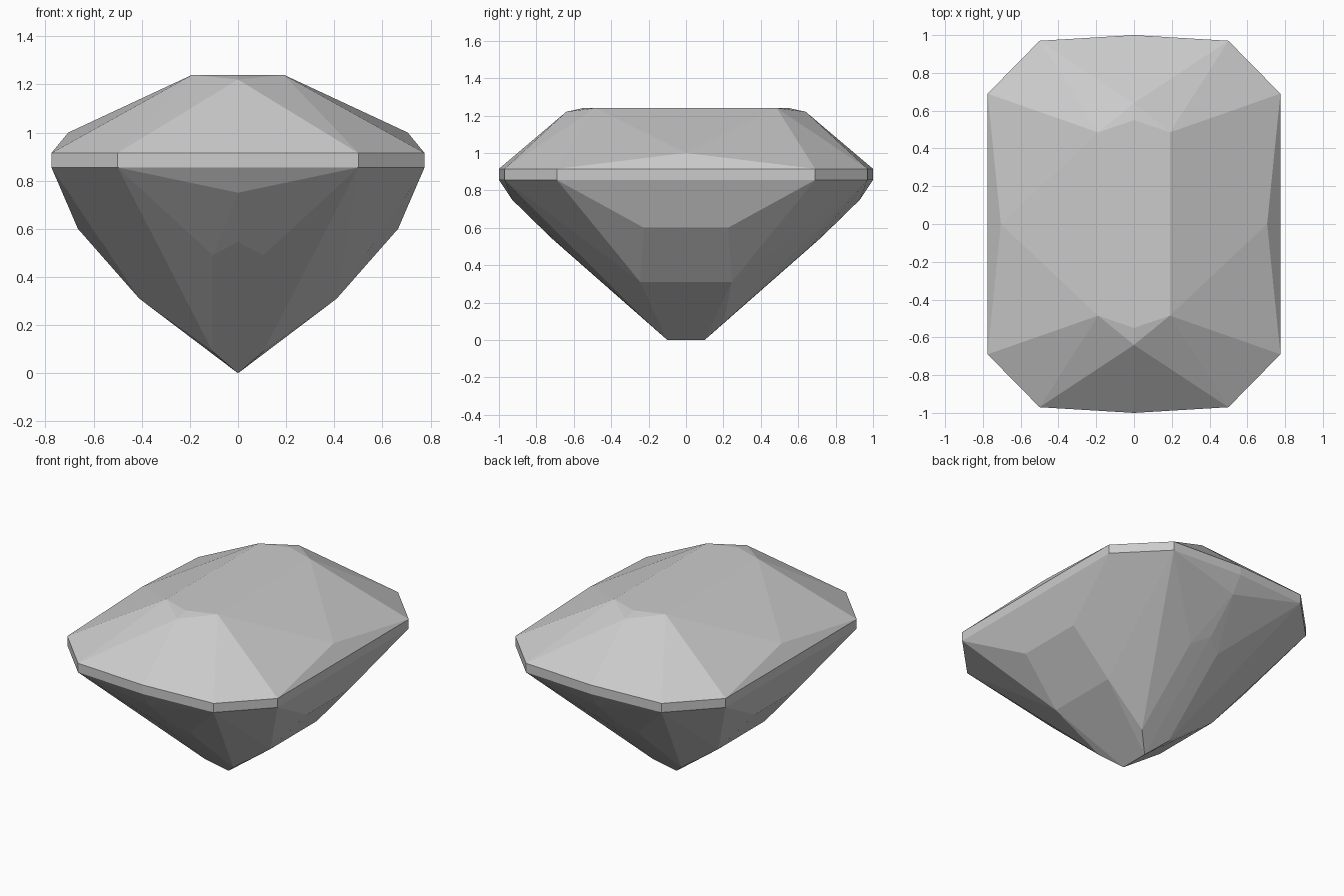
import bpy, bmesh

cube = bpy.data.objects.get("Cube")
if cube:
    bpy.data.objects.remove(cube, do_unlink=True)

stone = bpy.data.materials.new("pale_grey_stone")
stone.use_nodes = True
colour = (0.6, 0.6, 0.6, 1)
stone.diffuse_color = colour
stone.node_tree.nodes["Principled BSDF"].inputs["Base Color"].default_value = colour

GIRDLE_TOP, GIRDLE_BOTTOM = 0.915, 0.855
OUTLINE = [(0.775, 0.69), (0.5, 0.97), (0, 1)]


def mirrored(points):
    """Repeat a quarter of the stone's corners across both axes."""
    return {(sx * x + 0.0, sy * y + 0.0, z)
            for x, y, z in points for sx in (1, -1) for sy in (1, -1)}


def ring(z):
    return [(x, y, z) for x, y in OUTLINE]


def facet_part(name, corners, open_levels):
    """Stretch flat facets over the corners, leaving the joining levels open."""
    bm = bmesh.new()
    for co in sorted(mirrored(corners)):
        bm.verts.new(co)
    hull = bmesh.ops.convex_hull(bm, input=bm.verts[:])
    spare = {g for g in hull["geom_interior"] + hull["geom_unused"]
             if isinstance(g, bmesh.types.BMVert)}
    bmesh.ops.delete(bm, geom=list(spare), context="VERTS")
    caps = [f for f in bm.faces
            if any(all(abs(v.co.z - z) < 1e-4 for v in f.verts) for z in open_levels)]
    bmesh.ops.delete(bm, geom=caps, context="FACES_ONLY")
    bmesh.ops.dissolve_limit(bm, angle_limit=0.01, verts=bm.verts[:], edges=bm.edges[:])
    bmesh.ops.recalc_face_normals(bm, faces=bm.faces[:])
    mesh = bpy.data.meshes.new(name)
    bm.to_mesh(mesh)
    bm.free()
    mesh.materials.append(stone)
    obj = bpy.data.objects.new(name, mesh)
    bpy.context.collection.objects.link(obj)
    return obj


# Crown: flat table, end bevel points and side ridge points
crown = [(0.19, 0.485, 1.24), (0, 0.55, 1.24), (0, 0.64, 1.22), (0.705, 0, 1.0)]
facet_part("crown", crown + ring(GIRDLE_TOP), [GIRDLE_TOP])

# Girdle: upright band around the widest outline
facet_part("girdle", ring(GIRDLE_TOP) + ring(GIRDLE_BOTTOM), [GIRDLE_TOP, GIRDLE_BOTTOM])

# Pavilion: side facets, end facets, corner facets and the bottom keel
side = [(0.665, 0.225, 0.6), (0.41, 0.245, 0.31), (0.28, 0.25, 0.245)]
end = [(0, 0.93, 0.75), (0, 0.72, 0.545), (0.105, 0.655, 0.49), (0.105, 0.2, 0.09)]
keel = [(0, 0.1, 0)]
facet_part("pavilion", side + end + keel + ring(GIRDLE_BOTTOM), [GIRDLE_BOTTOM])
